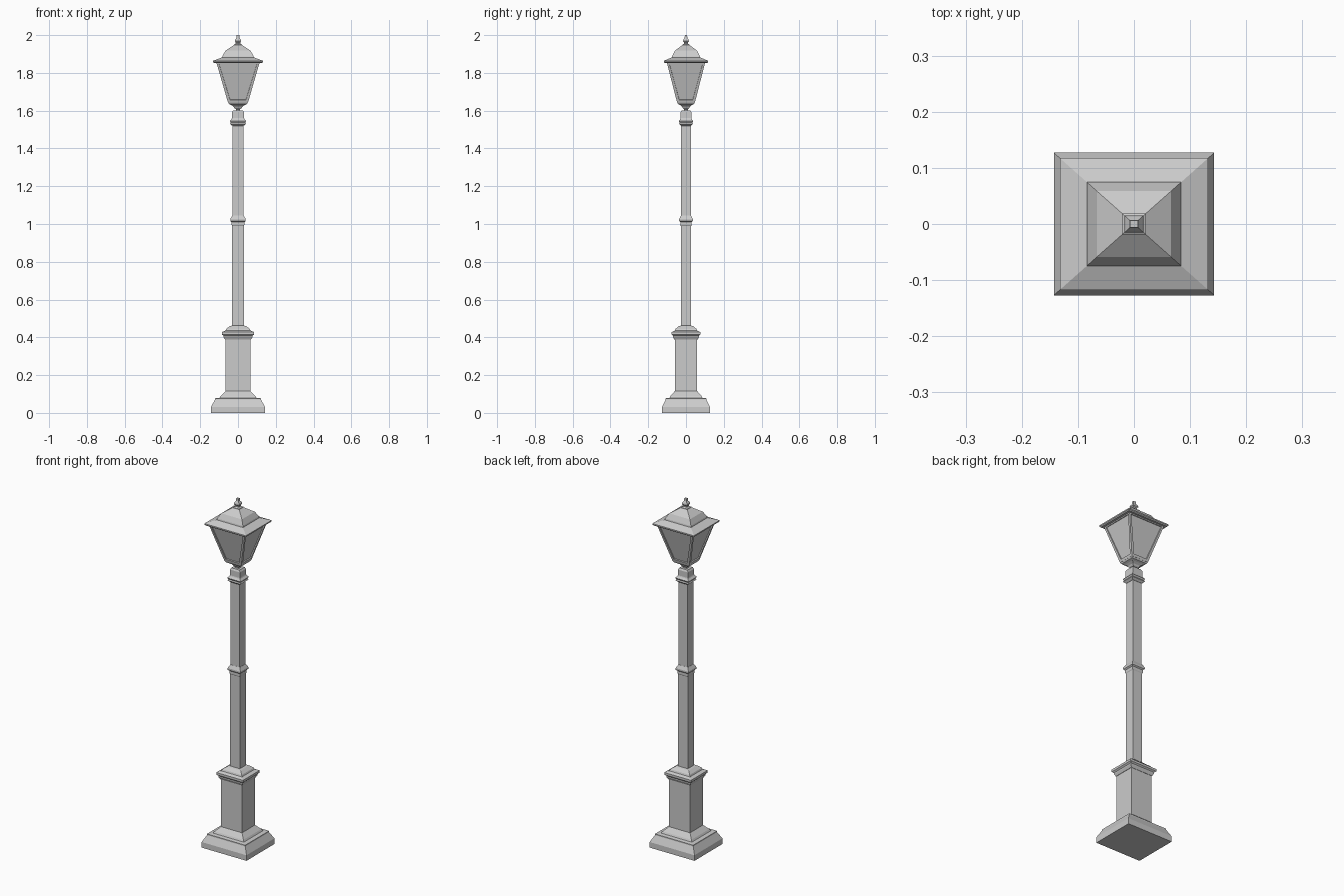
import bpy, bmesh

if "Cube" in bpy.data.objects:
    bpy.data.objects.remove(bpy.data.objects["Cube"])

RATIO = 0.888  # depth relative to width


def stack(name, profile):
    """Rectangular solid lofted through (z, half width) levels."""
    bm = bmesh.new()
    rings = []
    for z, r in profile:
        d = r * RATIO
        rings.append([bm.verts.new(p) for p in
                      ((-r, -d, z), (r, -d, z), (r, d, z), (-r, d, z))])
    for a, b in zip(rings, rings[1:]):
        for i in range(4):
            j = (i + 1) % 4
            bm.faces.new((a[i], a[j], b[j], b[i]))
    bm.faces.new(rings[0][::-1])
    bm.faces.new(rings[-1])
    bm.normal_update()
    return finish(name, bm)


def finish(name, bm):
    me = bpy.data.meshes.new(name)
    bm.to_mesh(me)
    bm.free()
    ob = bpy.data.objects.new(name, me)
    bpy.context.collection.objects.link(ob)
    return ob


# Stepped foot and pedestal
stack("base_plinth", [(0, .143), (.032, .143), (.07, .122), (.077, .122),
                      (.08, .098), (.09, .092), (.115, .067)])
stack("pedestal", [(.11, .067), (.395, .067)])
stack("pedestal_cap", [(.388, .069), (.402, .077), (.408, .077), (.415, .085),
                       (.428, .085), (.436, .066), (.445, .062), (.459, .044),
                       (.462, .03)])

# Post with two collars
stack("shaft", [(.455, .031), (1.0, .031), (1.0, .029), (1.53, .029)])
stack("middle_collar", [(.99, .031), (.995, .034), (1.01, .034), (1.016, .041),
                        (1.026, .041), (1.045, .03)])
stack("upper_collar", [(1.52, .03), (1.53, .042), (1.537, .038),
                       (1.545, .043), (1.555, .034), (1.56, .032)])
stack("post_head", [(1.55, .032), (1.592, .032), (1.602, .026)])

# Lantern support
stack("lantern_neck", [(1.6, .012), (1.607, .01), (1.615, .02), (1.622, .024),
                       (1.63, .036), (1.635, .048), (1.645, .053)])

# Lantern body with recessed panes
body = stack("lantern_body", [(1.643, .053), (1.857, .115)])
bm = bmesh.new()
bm.from_mesh(body.data)
bm.normal_update()
sides = [f for f in bm.faces if abs(f.normal.z) < .8]
bmesh.ops.inset_individual(bm, faces=sides, thickness=.018, depth=0)
bmesh.ops.inset_individual(bm, faces=sides, thickness=0.0005, depth=-.006)
bm.to_mesh(body.data)
bm.free()

# Roof and finial
stack("roof", [(1.852, .126), (1.857, .132), (1.864, .132), (1.882, .084),
               (1.89, .082), (1.918, .066), (1.948, .02)])
stack("finial", [(1.94, .021), (1.95, .021), (1.955, .012), (1.962, .012),
                 (1.968, .017), (1.976, .015), (1.986, .008), (2.0, .007)])
